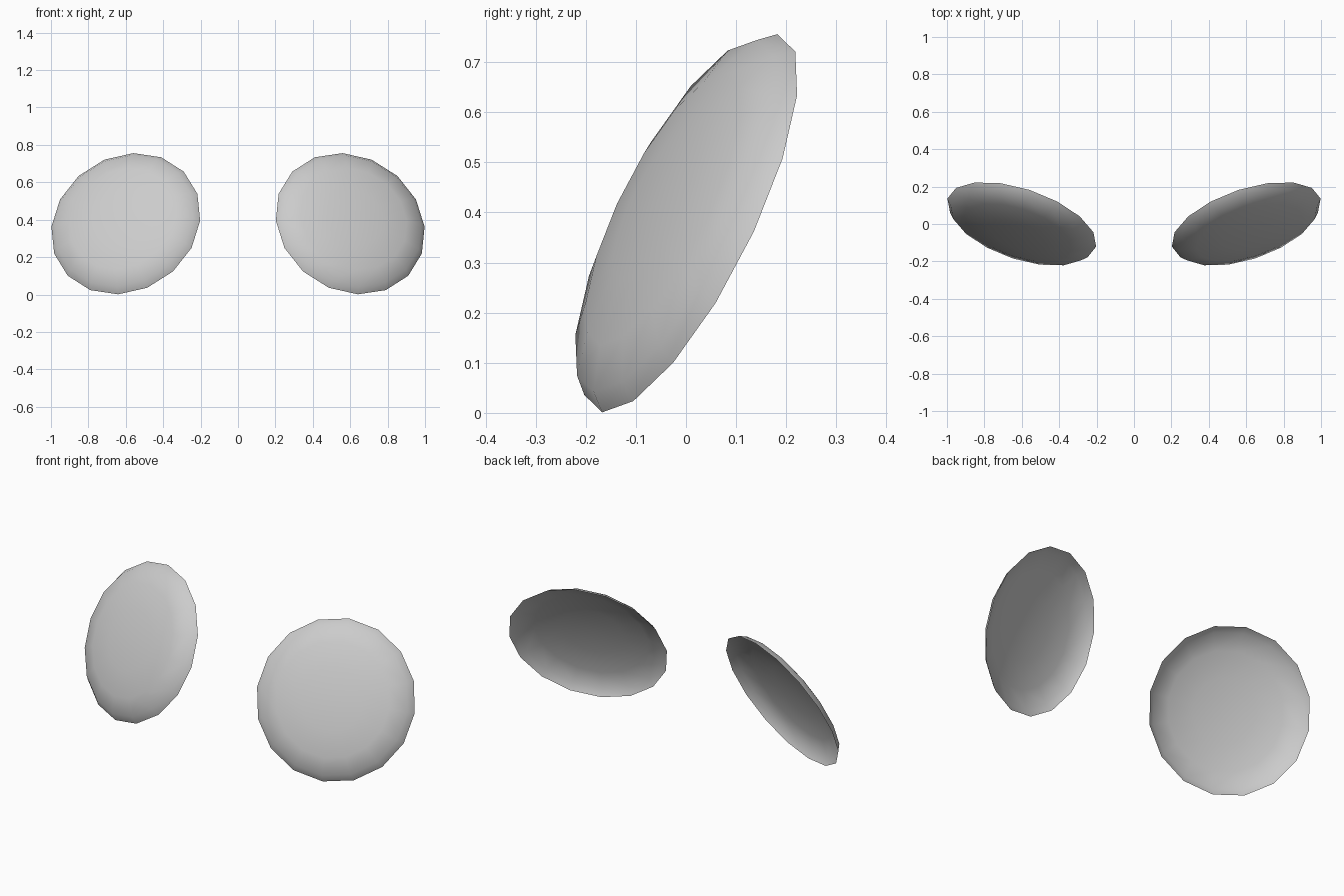
import bpy, bmesh, math
from mathutils import Vector

if "Cube" in bpy.data.objects:
    bpy.data.objects.remove(bpy.data.objects["Cube"])

SEGMENTS = 16
RADIUS = 0.418
CENTRE = Vector((0.6, 0.0075, 0.3785))            # centre of the open rim
NORMAL = Vector((0.293, -0.855, 0.428)).normalized()  # faces front, out and up
# dome profile: (fraction of rim radius, depth along the normal)
PROFILE = [(1.0, 0.0), (0.93, 0.034), (0.715, 0.063), (0.39, 0.082)]
APEX = 0.088


def shallow_dome(name, side):
    u = Vector((0.04, -0.1725, -0.3785))
    u = (u - NORMAL * u.dot(NORMAL)).normalized()
    v = NORMAL.cross(u)

    def place(radius, angle, depth):
        p = CENTRE + (u * math.cos(angle) + v * math.sin(angle)) * radius + NORMAL * depth
        return (p.x * side, p.y, p.z)

    bm = bmesh.new()
    rings = [[bm.verts.new(place(RADIUS * f, 2 * math.pi * i / SEGMENTS, d))
              for i in range(SEGMENTS)] for f, d in PROFILE]
    apex = bm.verts.new(place(0, 0, APEX))
    for i in range(SEGMENTS):
        j = (i + 1) % SEGMENTS
        for a, b in zip(rings, rings[1:]):
            bm.faces.new((a[i], a[j], b[j], b[i]))
        bm.faces.new((rings[-1][i], rings[-1][j], apex))
    if side < 0:
        bmesh.ops.reverse_faces(bm, faces=bm.faces[:])
    for f in bm.faces:
        f.smooth = True
    mesh = bpy.data.meshes.new(name)
    bm.to_mesh(mesh)
    bm.free()
    bpy.context.collection.objects.link(bpy.data.objects.new(name, mesh))


# Mirrored pair of open, shallow domes
shallow_dome("right_dome", 1)
shallow_dome("left_dome", -1)
